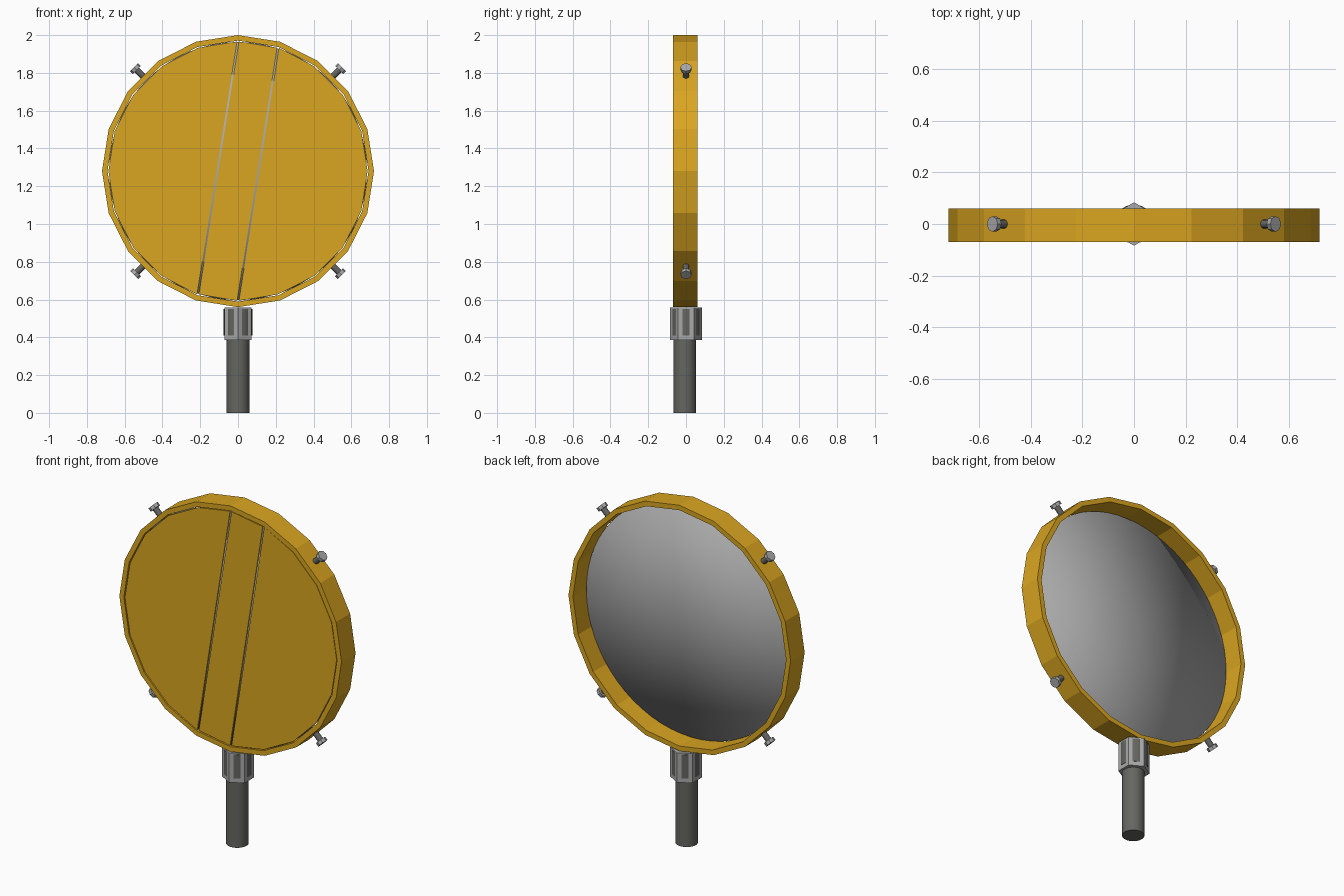
import bpy, bmesh, math
from mathutils import Matrix, Vector

if "Cube" in bpy.data.objects:
    bpy.data.objects.remove(bpy.data.objects["Cube"])

CZ = 1.28                 # height of the disc centre
YF, YB = -0.07, 0.06      # front and back of the rim


def material(name, rgb):
    m = bpy.data.materials.new(name)
    m.diffuse_color = (*rgb, 1)
    m.use_nodes = True
    m.node_tree.nodes["Principled BSDF"].inputs["Base Color"].default_value = m.diffuse_color
    return m


YELLOW = material("golden yellow", (0.70, 0.376, 0.0144))
DARK = material("dark grey", (0.13, 0.13, 0.12))
STEEL = material("steel grey", (0.40, 0.40, 0.40))


def finish(name, bm, mat, smooth=None):
    bmesh.ops.recalc_face_normals(bm, faces=bm.faces)
    me = bpy.data.meshes.new(name)
    bm.to_mesh(me)
    bm.free()
    me.materials.append(mat)
    ob = bpy.data.objects.new(name, me)
    bpy.context.collection.objects.link(ob)
    if smooth:
        bpy.ops.object.select_all(action='DESELECT')
        ob.select_set(True)
        bpy.context.view_layer.objects.active = ob
        bpy.ops.object.shade_smooth_by_angle(angle=math.radians(smooth))
    return ob


def rod(name, a, b, r, sides, mat, smooth=None, spin=0.0, fan=False):
    """Cylinder from point a to point b."""
    a, b = Vector(a), Vector(b)
    rot = (b - a).to_track_quat('Z', 'Y').to_matrix().to_4x4()
    m = Matrix.Translation((a + b) / 2) @ rot @ Matrix.Rotation(spin, 4, 'Z')
    bm = bmesh.new()
    bmesh.ops.create_cone(bm, cap_ends=True, cap_tris=fan, segments=sides,
                          radius1=r, radius2=r, depth=(b - a).length, matrix=m)
    return finish(name, bm, mat, smooth)


def rim_point(k, r, y):
    t = math.radians(18 * k)
    return Vector((r * math.cos(t), y, CZ + r * math.sin(t)))


# 20-sided rim with a rectangular section
bm = bmesh.new()
section = [(0.72, YF), (0.72, YB), (0.691, YB), (0.691, YF)]
loops = [[bm.verts.new(rim_point(k, r, y)) for r, y in section] for k in range(20)]
for k in range(20):
    p, q = loops[k], loops[(k + 1) % 20]
    for i in range(4):
        j = (i + 1) % 4
        bm.faces.new((p[i], p[j], q[j], q[i]))
finish("rim", bm, YELLOW)


# Three front panels, split along two slanted gaps
def panel(name, corners, shifts):
    bm = bmesh.new()
    vs = []
    for k in corners:
        v = rim_point(k, 0.686, -0.067)
        v.x += shifts.get(k, 0)
        vs.append(bm.verts.new(v))
    f = bm.faces.new(vs)
    ext = bmesh.ops.extrude_face_region(bm, geom=[f])
    new = [g for g in ext["geom"] if isinstance(g, bmesh.types.BMVert)]
    bmesh.ops.translate(bm, verts=new, vec=(0, 0.006, 0))
    finish(name, bm, YELLOW)


G = 0.005
panel("left_panel", range(5, 15), {5: -G, 14: -G})
panel("right_panel", range(15, 25), {15: G, 24: G})
panel("middle_panel", (4, 5, 14, 15), {4: -G, 5: G, 14: G, 15: -G})

# Grey backing disc, softly shaded across its edge
rod("backing_disc", (0, -0.060, CZ), (0, -0.053, CZ), 0.683, 64, STEEL, 180, fan=True)

# Post, hexagonal socket and the round core showing through its faces
rod("post", (0, -0.006, 0), (0, -0.006, 0.40), 0.06, 32, DARK, 40)
rod("socket", (0, 0, 0.385), (0, 0, 0.558), 0.084, 6, STEEL)
rod("socket_core", (0, 0, 0.41), (0, 0, 0.55), 0.0755, 32, DARK, 40)

# Four screws on the diagonals
for n, deg in enumerate((45, 135, 225, 315), 1):
    d = Vector((math.cos(math.radians(deg)), 0, math.sin(math.radians(deg))))
    c = Vector((0, 0, CZ))
    rod(f"screw_shaft_{n}", c + d * 0.70, c + d * 0.76, 0.017, 12, DARK, 40)
    rod(f"screw_head_{n}", c + d * 0.757, c + d * 0.778, 0.03, 8, STEEL)
